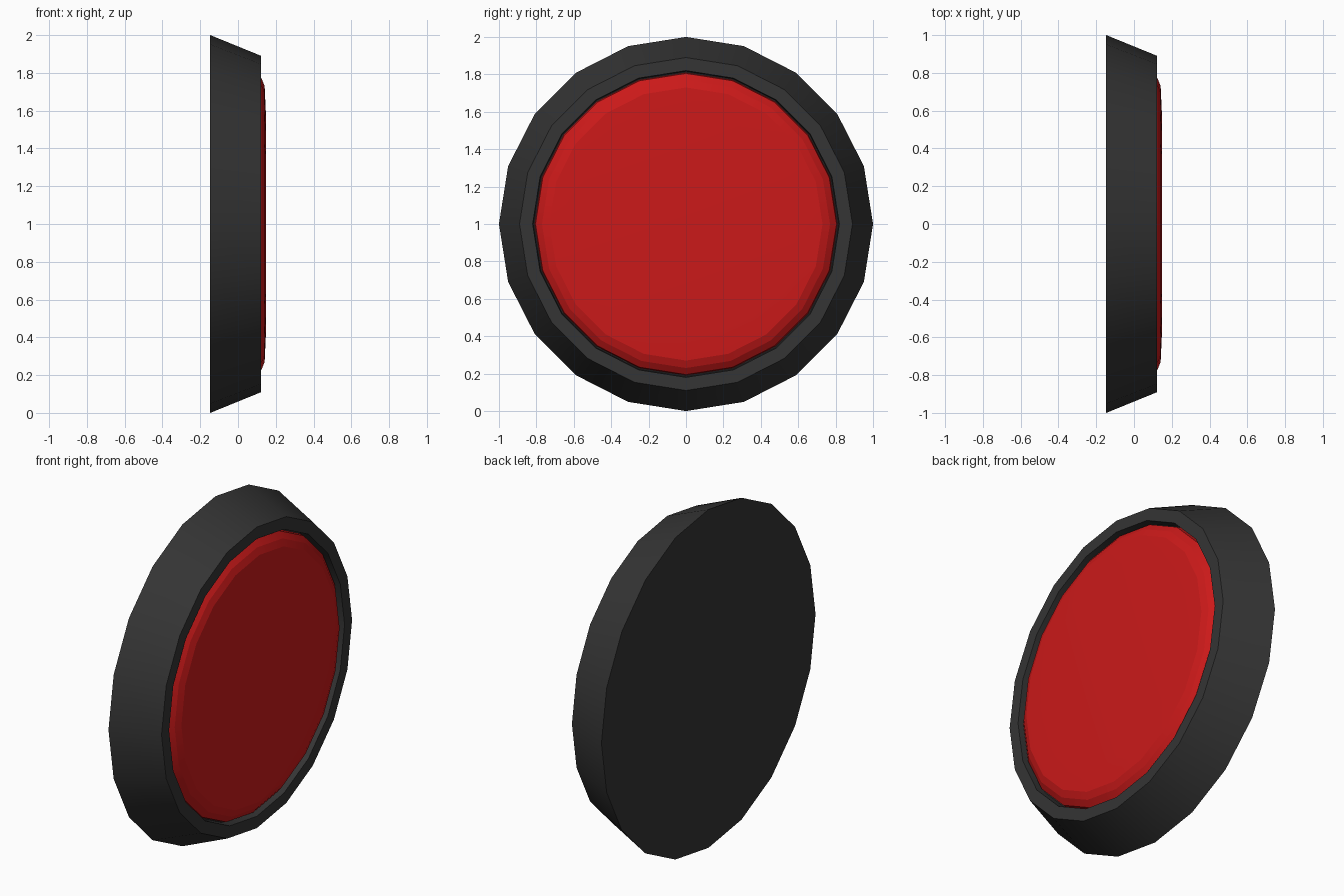
import bpy, bmesh, math

if "Cube" in bpy.data.objects:
    bpy.data.objects.remove(bpy.data.objects["Cube"])

SIDES = 20


def lathe_x(name, profile, color, smooth_angle, cap_start=False, cap_end=False):
    """Spin an (x, radius) profile around the x axis at height z = 1."""
    bm = bmesh.new()
    rings = []
    for x, r in profile:
        ring = []
        for i in range(SIDES):
            a = 2 * math.pi * i / SIDES
            ring.append(bm.verts.new((x, r * math.cos(a), 1 + r * math.sin(a))))
        rings.append(ring)
    for a, b in zip(rings, rings[1:]):
        for i in range(SIDES):
            j = (i + 1) % SIDES
            bm.faces.new((a[i], a[j], b[j], b[i]))
    if cap_start:
        bm.faces.new(rings[0][::-1])
    if cap_end:
        bm.faces.new(rings[-1])
    bmesh.ops.recalc_face_normals(bm, faces=bm.faces)
    mesh = bpy.data.meshes.new(name)
    bm.to_mesh(mesh)
    bm.free()
    obj = bpy.data.objects.new(name, mesh)
    bpy.context.collection.objects.link(obj)
    mat = bpy.data.materials.new(name + "_material")
    mat.diffuse_color = color
    mat.use_nodes = True
    mat.node_tree.nodes["Principled BSDF"].inputs["Base Color"].default_value = mat.diffuse_color
    mesh.materials.append(mat)
    bpy.ops.object.select_all(action='DESELECT')
    obj.select_set(True)
    bpy.context.view_layer.objects.active = obj
    bpy.ops.object.shade_smooth_by_angle(angle=math.radians(smooth_angle))
    return obj


# Dark tapered housing: flat back, front rim and a shallow recess
lathe_x("housing",
        [(-0.147, 1.0), (0.123, 0.89), (0.123, 0.82), (0.07, 0.815)],
        (0.035, 0.035, 0.035, 1), 20, cap_start=True, cap_end=True)

# Red lens with a rounded edge, seated in the recess
lathe_x("lens",
        [(0.07, 0.81), (0.098, 0.805), (0.125, 0.77), (0.141, 0.73), (0.147, 0.60)],
        (0.6, 0.01, 0.01, 1), 15, cap_end=True)
